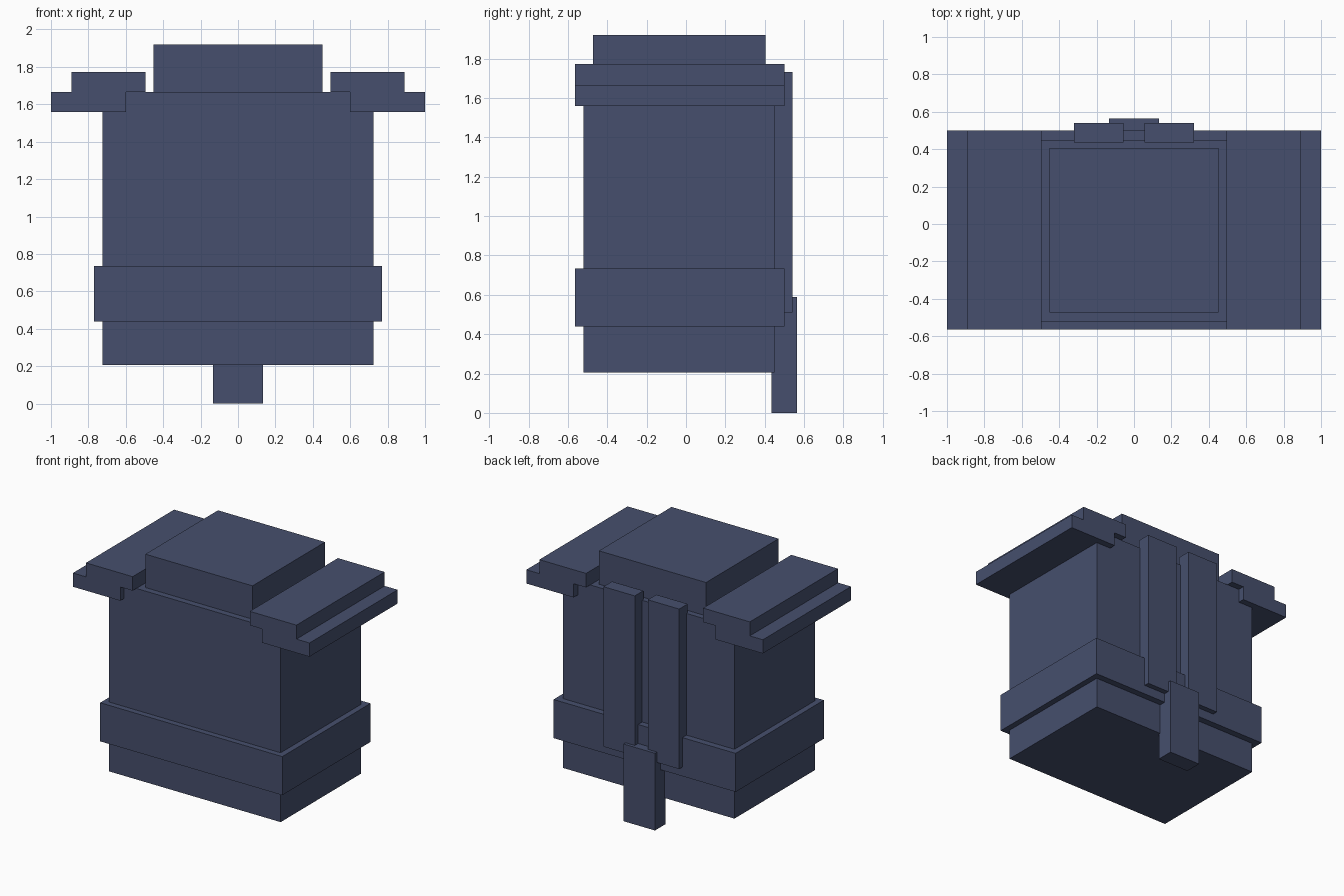
import bpy
import bmesh
from mathutils import Matrix, Vector

# Remove the default cube
cube = bpy.data.objects.get("Cube")
if cube:
    bpy.data.objects.remove(cube, do_unlink=True)

# Single slate blue colour
slate = bpy.data.materials.new("slate_blue")
slate.use_nodes = True
colour = (0.061, 0.078, 0.153, 1.0)
slate.diffuse_color = colour
slate.node_tree.nodes["Principled BSDF"].inputs["Base Color"].default_value = colour


def box(name, xs, ys, zs):
    """Flat-shaded box spanning the given ranges."""
    low, high = (Vector(c) for c in zip(xs, ys, zs))
    size = high - low
    bm = bmesh.new()
    matrix = Matrix.Translation((low + high) / 2) @ Matrix.Diagonal((*size, 1))
    bmesh.ops.create_cube(bm, size=1, matrix=matrix)
    mesh = bpy.data.meshes.new(name)
    bm.to_mesh(mesh)
    bm.free()
    mesh.materials.append(slate)
    obj = bpy.data.objects.new(name, mesh)
    bpy.context.collection.objects.link(obj)
    return obj


def pair(name, xs, ys, zs):
    """Matching boxes on the left (+x) and right (-x)."""
    box("left_" + name, xs, ys, zs)
    box("right_" + name, (-xs[1], -xs[0]), ys, zs)


outer_y = (-0.565, 0.5)

# Torso, waist band and raised collar
box("torso", (-0.725, 0.725), (-0.52, 0.45), (0.205, 1.665))
box("waist_band", (-0.77, 0.77), outer_y, (0.44, 0.735))
box("collar", (-0.453, 0.453), (-0.472, 0.405), (1.665, 1.92))

# Stepped shoulder plates
pair("shoulder_lower", (0.6, 1.0), outer_y, (1.56, 1.665))
pair("shoulder_upper", (0.495, 0.89), outer_y, (1.665, 1.772))

# Back strips and hanging tail plate
pair("back_strip", (0.055, 0.32), (0.437, 0.54), (0.51, 1.733))
box("tail_plate", (-0.133, 0.133), (0.435, 0.565), (0.0, 0.59))
